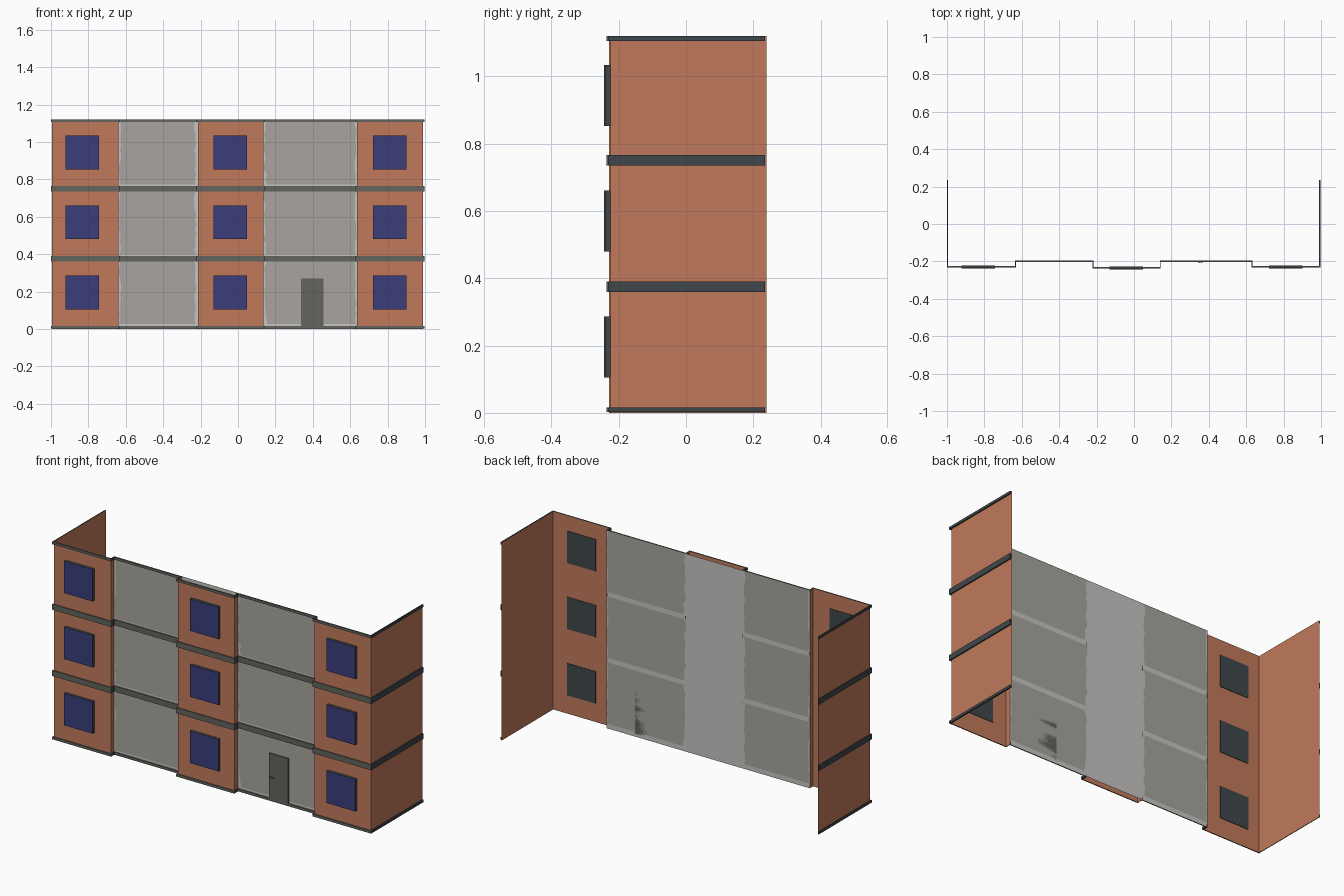
import bpy, bmesh, random
from mathutils import Vector

if "Cube" in bpy.data.objects:
    bpy.data.objects.remove(bpy.data.objects["Cube"])
random.seed(4)


def material(name, rgb):
    m = bpy.data.materials.new(name)
    m.diffuse_color = (*rgb, 1)
    m.use_nodes = True
    m.node_tree.nodes["Principled BSDF"].inputs["Base Color"].default_value = m.diffuse_color
    return m


BRICK = material("brick orange", (0.527, 0.195, 0.105))
PLASTER = material("grey plaster", (0.392, 0.376, 0.342))
PALE = material("pale plaster", (0.57, 0.56, 0.54))
TRIM = material("grey trim", (0.127, 0.127, 0.112))
SLATE = material("dark slate", (0.05, 0.062, 0.07))
GLASS = material("navy glass", (0.042, 0.048, 0.195))


def finish(bm, name, mats):
    me = bpy.data.meshes.new(name)
    bm.to_mesh(me)
    bm.free()
    for m in mats:
        me.materials.append(m)
    ob = bpy.data.objects.new(name, me)
    bpy.context.collection.objects.link(ob)
    return ob


def box(name, x, y, z, mats, front_index=0):
    """Box from ranges; faces towards -y take front_index."""
    bm = bmesh.new()
    bmesh.ops.create_cube(bm, size=1)
    for v in bm.verts:
        v.co = Vector([(a + b) / 2 + c * (b - a) for c, (a, b) in zip(v.co, (x, y, z))])
    bm.normal_update()
    for f in bm.faces:
        if f.normal.y < -0.5:
            f.material_index = front_index
    return finish(bm, name, mats)


def sheet(name, path, z0, z1, mat):
    """Thin upright wall following a plan path."""
    bm = bmesh.new()
    lo = [bm.verts.new((x, y, z0)) for x, y in path]
    hi = [bm.verts.new((x, y, z1)) for x, y in path]
    for i in range(len(path) - 1):
        bm.faces.new((lo[i], lo[i + 1], hi[i + 1], hi[i]))
    return finish(bm, name, [mat])


H, FLOOR = 1.12, 0.373
BACK = -0.195
BANDS = [(0.002, 0.016), (0.36, 0.391), (0.735, 0.766), (1.106, H)]

# brick bays: plan paths with their shallow returns and the end walls
sheet("left_brick_bay", [(-0.994, 0.24), (-0.994, -0.224), (-0.638, -0.224), (-0.638, BACK)], 0, H, BRICK)
sheet("centre_brick_bay", [(-0.215, BACK), (-0.215, -0.229), (0.137, -0.229), (0.137, BACK)], 0, H, BRICK)
sheet("right_brick_bay", [(0.635, BACK), (0.635, -0.224), (0.988, -0.224), (0.988, 0.24)], 0, H, BRICK)

# plaster wall, with worn pale edges and a pale stretch behind the centre bay
bm = bmesh.new()
rows, prev = [], None
for s in range(3):
    rows += [s * FLOOR + k * FLOOR / 14 for k in range(14)]
rows.append(H)
for r, z in enumerate(rows):
    def j(): return random.uniform(-0.006, 0.006)
    foot = 0.01 if r % 14 < 4 else 0
    xs = [-0.638, -0.631 + j(), -0.229 + j(), 0.142 + j() + foot, 0.628 + j(), 0.635]
    cur = [bm.verts.new((x, BACK, z)) for x in xs]
    if prev:
        for i in range(5):
            f = bm.faces.new((prev[i], prev[i + 1], cur[i + 1], cur[i]))
            f.material_index = 1 if i % 2 == 0 or r % 14 == 1 else 0
    prev = cur
finish(bm, "plaster_wall", [PLASTER, PALE])

# floor bands
D = 0.008
for n, z in enumerate(BANDS):
    for label, x0, x1, y in (("left_bay", -1.0, -0.632, -0.224), ("left_wall", -0.632, -0.221, BACK),
                             ("centre_bay", -0.221, 0.143, -0.229), ("right_wall", 0.143, 0.629, BACK),
                             ("right_bay", 0.629, 0.995, -0.224)):
        box(f"{label}_band_{n}", (x0, x1), (y - D, y - 0.001), z, [TRIM])
    # bands on the shallow returns
    for k, (a, b, y) in enumerate(((-0.637, -0.632, -0.224), (-0.221, -0.216, -0.229),
                                   (0.138, 0.143, -0.229), (0.629, 0.634, -0.224))):
        box(f"return_band_{n}_{k}", (a, b), (y - 0.001, BACK), z, [SLATE])
    # bands on the end walls
    for label, a, b in (("left", -1.0, -0.995), ("right", 0.989, 0.996)):
        box(f"{label}_end_band_{n}", (a, b), (-0.232, 0.235), z, [SLATE, TRIM], 1)

# windows: slate casing with navy front
for col, (x, y) in enumerate(((-0.832, -0.221), (-0.041, -0.226), (0.811, -0.221))):
    for row, z in enumerate((0.105, 0.48, 0.853)):
        box(f"window_{col}_{row}", (x - 0.09, x + 0.09), (y - 0.018, y), (z, z + 0.181), [SLATE, GLASS], 1)

# door with lever handle
box("door", (0.336, 0.456), (-0.203, BACK), (0.016, 0.27), [TRIM])
box("door_handle", (0.345, 0.37), (-0.209, -0.206), (0.135, 0.14), [TRIM])
box("handle_stem", (0.345, 0.35), (-0.207, -0.202), (0.135, 0.14), [TRIM])
